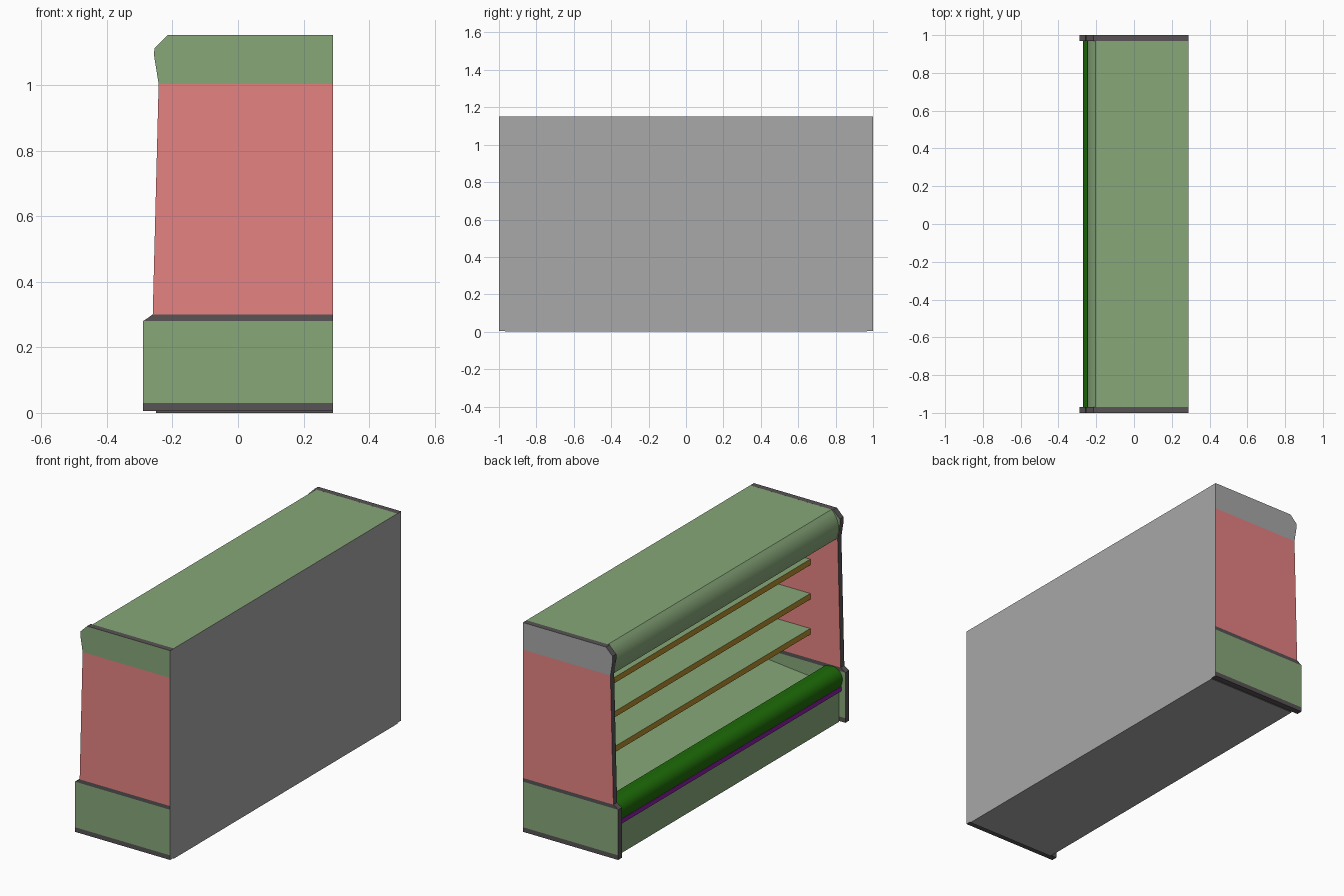
import bpy
import bmesh
import math

old = bpy.data.objects.get("Cube")
if old:
    bpy.data.objects.remove(old, do_unlink=True)


def linear(c):
    c /= 255
    return c / 12.92 if c <= 0.04045 else ((c + 0.055) / 1.055) ** 2.4


def material(name, *rgb):
    colour = (*[linear(c) for c in rgb], 1)
    m = bpy.data.materials.new(name)
    m.use_nodes = True
    m.diffuse_color = colour
    m.node_tree.nodes["Principled BSDF"].inputs["Base Color"].default_value = colour
    return m


PALETTE = {
    "green": material("sage green", 135, 167, 121),
    "red": material("soft red", 230, 130, 130),
    "dark": material("charcoal trim", 88, 83, 85),
    "gray": material("back gray", 168, 168, 168),
    "deep": material("deep green", 30, 108, 8),
    "purple": material("purple strip", 140, 30, 165),
    "brown": material("brown edge", 182, 143, 48),
}


def extrude(name, profile, y0, y1, rule, cuts=(), smooth=False):
    """Sweep an (x, z) profile along y and colour each face by a rule."""
    bm = bmesh.new()
    base = bm.faces.new([bm.verts.new((x, y0, z)) for x, z in profile])
    new = bmesh.ops.extrude_face_region(bm, geom=[base])["geom"]
    verts = [v for v in new if isinstance(v, bmesh.types.BMVert)]
    bmesh.ops.translate(bm, verts=verts, vec=(0, y1 - y0, 0))
    for z in cuts:
        bmesh.ops.bisect_plane(bm, geom=bm.verts[:] + bm.edges[:] + bm.faces[:],
                               plane_co=(0, 0, z), plane_no=(0, 0, 1))
    bmesh.ops.recalc_face_normals(bm, faces=bm.faces[:])
    bm.normal_update()
    used = []
    for f in bm.faces:
        key = rule(f.normal, f.calc_center_median())
        if key not in used:
            used.append(key)
        f.material_index = used.index(key)
    mesh = bpy.data.meshes.new(name)
    bm.to_mesh(mesh)
    bm.free()
    for key in used:
        mesh.materials.append(PALETTE[key])
    ob = bpy.data.objects.new(name, mesh)
    bpy.context.collection.objects.link(ob)
    if smooth:
        bpy.ops.object.select_all(action="DESELECT")
        ob.select_set(True)
        bpy.context.view_layer.objects.active = ob
        bpy.ops.object.shade_smooth_by_angle(angle=math.radians(35))


def arc(cx, cz, rx, rz, start, end, steps):
    angles = [math.radians(start + (end - start) * i / steps) for i in range(steps + 1)]
    return [(cx + rx * math.cos(a), cz + rz * math.sin(a)) for a in angles]


BACK, TOP, INNER = 0.289, 1.152, 0.968

# End panels with coloured bands and dark rims
panel = [(BACK, 0.005), (-BACK, 0.005), (-BACK, 0.28), (-0.26, 0.30), (-0.242, 1.003),
         (-0.256, 1.09), (-0.255, 1.112), (-0.215, TOP), (BACK, TOP)]


def panel_rule(top_colour):
    def rule(n, c):
        if n.x > 0.9:
            return "gray"
        if abs(n.y) < 0.5:
            return "dark"
        bands = [(0.03, "dark"), (0.28, "green"), (0.30, "dark"), (1.003, "red")]
        return next((k for z, k in bands if c.z < z), top_colour)
    return rule


for side, y0, y1, colour in (("front", -1, -INNER, "green"), ("rear", INNER, 1, "gray")):
    extrude(side + "_end_panel", panel, y0, y1, panel_rule(colour), (0.03, 0.28, 0.30, 1.003))

# Cabinet body: base, sloped deck, back wall and rounded canopy
body = [(BACK, 0), (-0.25, 0), (-0.25, 0.19), (-0.16, 0.195), (0.2, 0.23), (0.2, 1.0), (-0.236, 1.0)]
body += arc(-0.126, 1.058, 0.122, 0.1225, 190, 130, 6) + [(BACK, TOP)]


def body_rule(n, c):
    if abs(n.y) > 0.9:
        return "dark"
    is_back = n.x > 0.9 and c.x > 0.25
    is_underside = n.z < -0.9 and c.z < 0.1
    return "gray" if is_back or is_underside else "green"


extrude("cabinet_body", body, -INNER, INNER, body_rule, smooth=True)

# Rounded bumper along the open side
bumper = [(-0.16, 0.19), (-0.262, 0.196)] + arc(-0.213, 0.236, 0.058, 0.058, 195, 75, 10)
bumper += [(-0.168, 0.288)]
extrude("bumper_rail", bumper, -INNER, INNER, lambda n, c: "deep", smooth=True)


def bar(name, x0, x1, z0, z1, rule):
    extrude(name, [(x0, z0), (x1, z0), (x1, z1), (x0, z1)], -INNER, INNER, rule)


# Thin strip under the bumper
bar("bumper_strip", -0.264, -0.24, 0.172, 0.197, lambda n, c: "purple")

# Shelves with a coloured front edge
for i, z in enumerate((0.465, 0.657, 0.845)):
    bar(f"shelf_{i + 1}", -0.076, 0.2, z - 0.032, z,
        lambda n, c: "brown" if n.x < -0.9 else "green")
